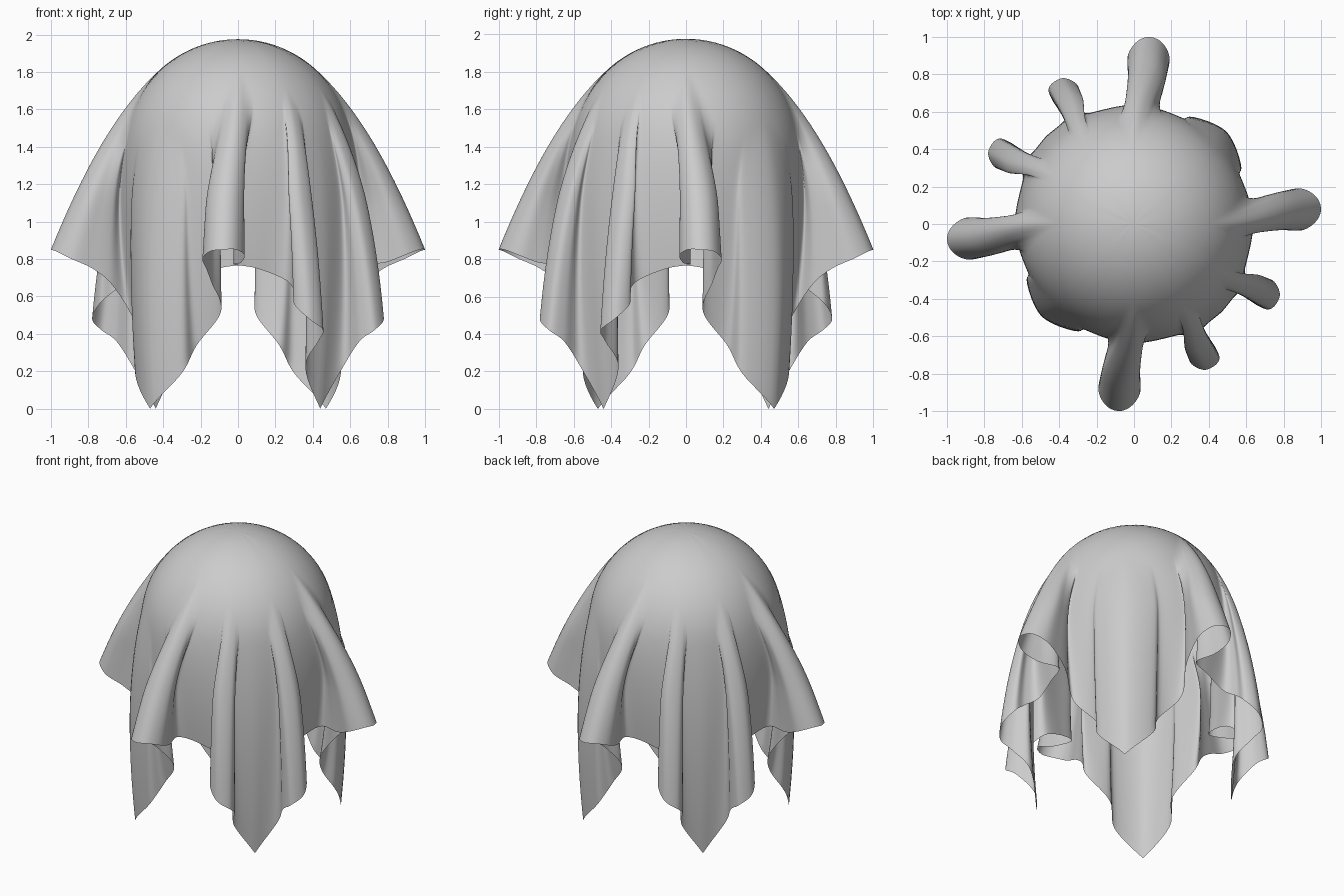
import bpy, bmesh, math
from mathutils import Vector

cube = bpy.data.objects.get("Cube")
if cube:
    bpy.data.objects.remove(cube, do_unlink=True)

RADIUS, CENTRE_Z = 0.615, 1.36      # the round form under the cloth
HALF = 1.58                         # half the side of the square cloth
STEPS, DOME_ROWS, DRAPE_ROWS = 6, 14, 28

# One hem, corner to corner: place along the edge, x, y, z, and the
# polar angle at which the cloth leaves the round form
HEM = [Vector(p) for p in (
    (-1.58, .44, -.44, 0, 78),
    (-1.3, .56, -.36, .22, 78),
    (-1.14, .65, -.43, .36, 68),
    (-1.04, .73, -.455, .42, 60),
    (-.93, .78, -.38, .48, 54),
    (-.82, .74, -.30, .56, 58),
    (-.74, .66, -.30, .63, 66),
    (-.62, .58, -.25, .69, 76),
    (-.46, .60, -.10, .75, 76),
    (-.35, .64, .02, .77, 68),
    (-.23, .78, -.015, .78, 56),
    (-.13, .89, -.035, .82, 48),
    (-.06, .97, .01, .85, 43),
    (0, 1.0, .08, .85, 41),
    (.06, .97, .15, .84, 43),
    (.13, .89, .19, .80, 48),
    (.23, .78, .17, .75, 56),
    (.4, .68, .14, .67, 68),
    (.66, .58, .09, .52, 78),
    (.95, .50, .22, .34, 84),
    (1.2, .55, .30, .19, 80),
    (1.58, .47, .47, 0, 72),
)]


def past_corner(corner, inner, sign):
    """Mirror the point next to a corner so the panel stays smooth across it."""
    e, x, y, z, polar = inner
    return Vector((2 * corner[0] - e, sign * y, sign * x, 2 * corner[3] - z, polar))


def spline(a, b, c, d, t):
    return 0.5 * (2 * b + (c - a) * t + (2 * a - 5 * b + 4 * c - d) * t ** 2
                  + (3 * b - a - 3 * c + d) * t ** 3)


def smoothstep(t):
    t = max(0, min(1, t))
    return t * t * (3 - 2 * t)


def column(sample):
    """Points from the crown down to the hem, as (azimuth, radius, height)."""
    e, x, y, z, polar = sample
    azimuth, polar = math.atan2(e, HALF), math.radians(polar)
    turn = math.atan2(y, x) - azimuth
    profile = []
    for i in range(1, DOME_ROWS + 1):
        a = polar * i / DOME_ROWS
        profile.append(Vector((RADIUS * math.sin(a), CENTRE_Z + RADIUS * math.cos(a))))
    start, end = profile[-1], Vector((math.hypot(x, y), z))
    bend = start + Vector((math.cos(polar), -math.sin(polar))) * (end - start).length * 0.37
    for i in range(1, DRAPE_ROWS + 1):
        t = i / DRAPE_ROWS
        profile.append(start * (1 - t) ** 2 + bend * 2 * t * (1 - t) + end * t * t)
    return [(azimuth + turn * smoothstep((1.82 - h) / 0.75), r, h) for r, h in profile]


# Columns for one side of the cloth
points = [past_corner(HEM[0], HEM[1], -1)] + HEM + [past_corner(HEM[-1], HEM[-2], 1)]
side = [column(spline(*points[i:i + 4], k / STEPS))
        for i in range(len(HEM) - 1) for k in range(STEPS)]
side.append(column(HEM[-1]))

# Reflect and turn that side into all four, running anticlockwise
mirrored = [[(math.pi / 2 - a, r, h) for a, r, h in col] for col in reversed(side)]
turned = [[[(a + math.pi, r, h) for a, r, h in col] for col in part]
          for part in (side, mirrored)]
columns = [col for part in (side, mirrored, *turned) for col in part[:-1]]

# Draped cloth surface
bm = bmesh.new()
crown = bm.verts.new((0, 0, CENTRE_Z + RADIUS))
grid = [[bm.verts.new((r * math.cos(a), r * math.sin(a), h)) for a, r, h in col]
        for col in columns]
for i, left in enumerate(grid):
    right = grid[(i + 1) % len(grid)]
    bm.faces.new((crown, left[0], right[0]))
    for j in range(len(left) - 1):
        bm.faces.new((left[j], left[j + 1], right[j + 1], right[j]))
for face in bm.faces:
    face.smooth = True
mesh = bpy.data.meshes.new("draped_cloth")
bm.to_mesh(mesh)
bm.free()

# Plain grey fabric
fabric = bpy.data.materials.new("grey_fabric")
fabric.use_nodes = True
grey = (0.6, 0.6, 0.6, 1)
fabric.diffuse_color = grey
shader = next(n for n in fabric.node_tree.nodes if n.type == "BSDF_PRINCIPLED")
shader.inputs["Base Color"].default_value = grey
shader.inputs["Roughness"].default_value = 0.8
mesh.materials.append(fabric)

cloth = bpy.data.objects.new("draped_cloth", mesh)
bpy.context.collection.objects.link(cloth)
